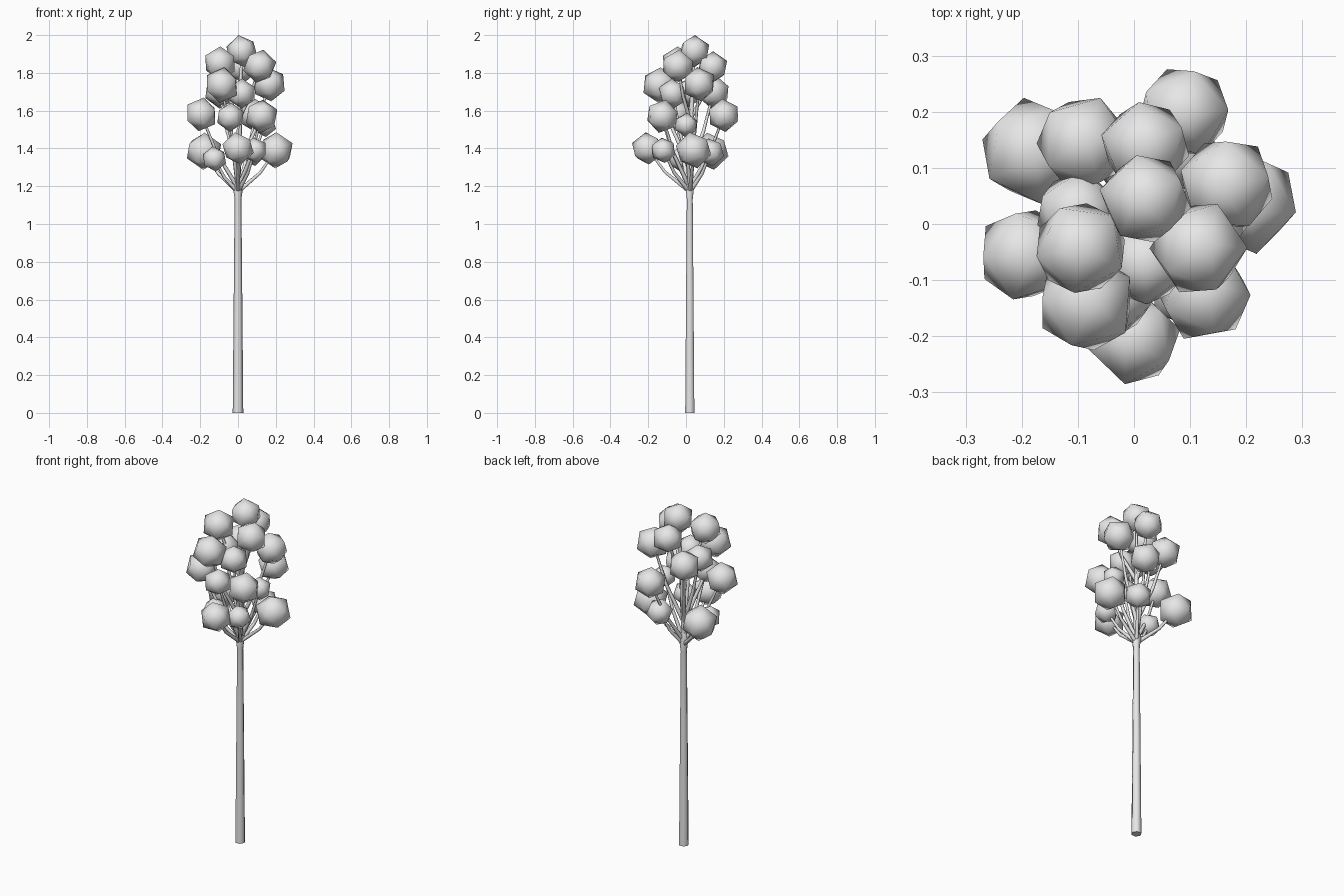
import bpy
import random
from mathutils import Vector

random.seed(4)
cube = bpy.data.objects.get("Cube")
if cube:
    bpy.data.objects.remove(cube, do_unlink=True)

grey = bpy.data.materials.new("plain grey")
grey.use_nodes = True
grey.diffuse_color = (0.8, 0.8, 0.8, 1)
grey.node_tree.nodes["Principled BSDF"].inputs["Base Color"].default_value = (0.8, 0.8, 0.8, 1)


def finish(name):
    obj = bpy.context.object
    obj.name = name
    obj.data.materials.clear()
    obj.data.materials.append(grey)
    return obj


def tube(name, points, radii):
    """Tapered six-sided limb along a path."""
    curve = bpy.data.curves.new(name, "CURVE")
    curve.dimensions = "3D"
    curve.bevel_depth = 1
    curve.bevel_resolution = 1
    curve.use_fill_caps = True
    spline = curve.splines.new("POLY")
    spline.points.add(len(points) - 1)
    for p, co, r in zip(spline.points, points, radii):
        p.co = (*co, 1)
        p.radius = r
    obj = bpy.data.objects.new(name, curve)
    bpy.context.collection.objects.link(obj)
    bpy.ops.object.select_all(action="DESELECT")
    obj.select_set(True)
    bpy.context.view_layer.objects.active = obj
    bpy.ops.object.convert(target="MESH")
    finish(name)
    bpy.ops.object.shade_smooth_by_angle(angle=1.1)


def clump(name, centre, radius):
    """Faceted leaf ball with soft shading and a slight random tilt."""
    tilt = [random.uniform(-0.2, 0.2), random.uniform(-0.2, 0.2), random.uniform(0, 6)]
    bpy.ops.mesh.primitive_ico_sphere_add(subdivisions=1, radius=radius,
                                          location=centre, rotation=tilt)
    finish(name)
    bpy.ops.object.shade_smooth()


# Leaf clumps: x, y, z, radius, grouped by tier
tiers = {
    "low": [(-.18, .13, 1.385, .1), (.2, .04, 1.39, .098), (0, -.205, 1.4, .087),
            (-.125, -.03, 1.345, .067), (.09, -.12, 1.39, .068), (.08, .13, 1.38, .075)],
    "middle": [(-.195, -.055, 1.58, .09), (.09, .2, 1.575, .088), (.125, -.125, 1.57, .09),
               (-.04, -.13, 1.565, .077), (.14, 0, 1.525, .065)],
    "upper": [(-.085, -.14, 1.735, .095), (.165, .07, 1.74, .092), (-.09, .145, 1.7, .09),
              (.02, -.07, 1.69, .08), (-.1, .02, 1.7, .08)],
    "crown": [(.02, .045, 1.915, .086), (-.095, -.043, 1.85, .09),
              (.115, -.043, 1.835, .09), (.02, .14, 1.83, .085)],
}

# Trunk with a flared foot and a swollen fork
trunk_x, trunk_y = 0, 0.02
tube("trunk", [(trunk_x, trunk_y, z) for z in (0, .35, .8, 1.13, 1.2, 1.24)],
     (.028, .025, .021, .018, .027, .016))
# Central leader through the crown
tube("leader", [(0, .02, 1.18), (.005, .025, 1.5), (.02, .045, 1.88)], (.016, .012, .006))

# One curved branch and one clump per entry; higher tiers leave the leader higher
fork_height = {"low": 1.17, "middle": 1.19, "upper": 1.3, "crown": 1.55}
for tier, balls in tiers.items():
    for i, (x, y, z, r) in enumerate(balls, 1):
        tip = Vector((x, y, z))
        clump(f"{tier}_clump_{i}", tip, r)
        start = Vector((trunk_x, trunk_y, fork_height[tier]))
        bend = start.lerp(tip, 0.5) + Vector(((x - trunk_x) * .08, (y - trunk_y) * .08, -0.01))
        tube(f"{tier}_branch_{i}", [start, bend, tip], (.012, .009, .006))
